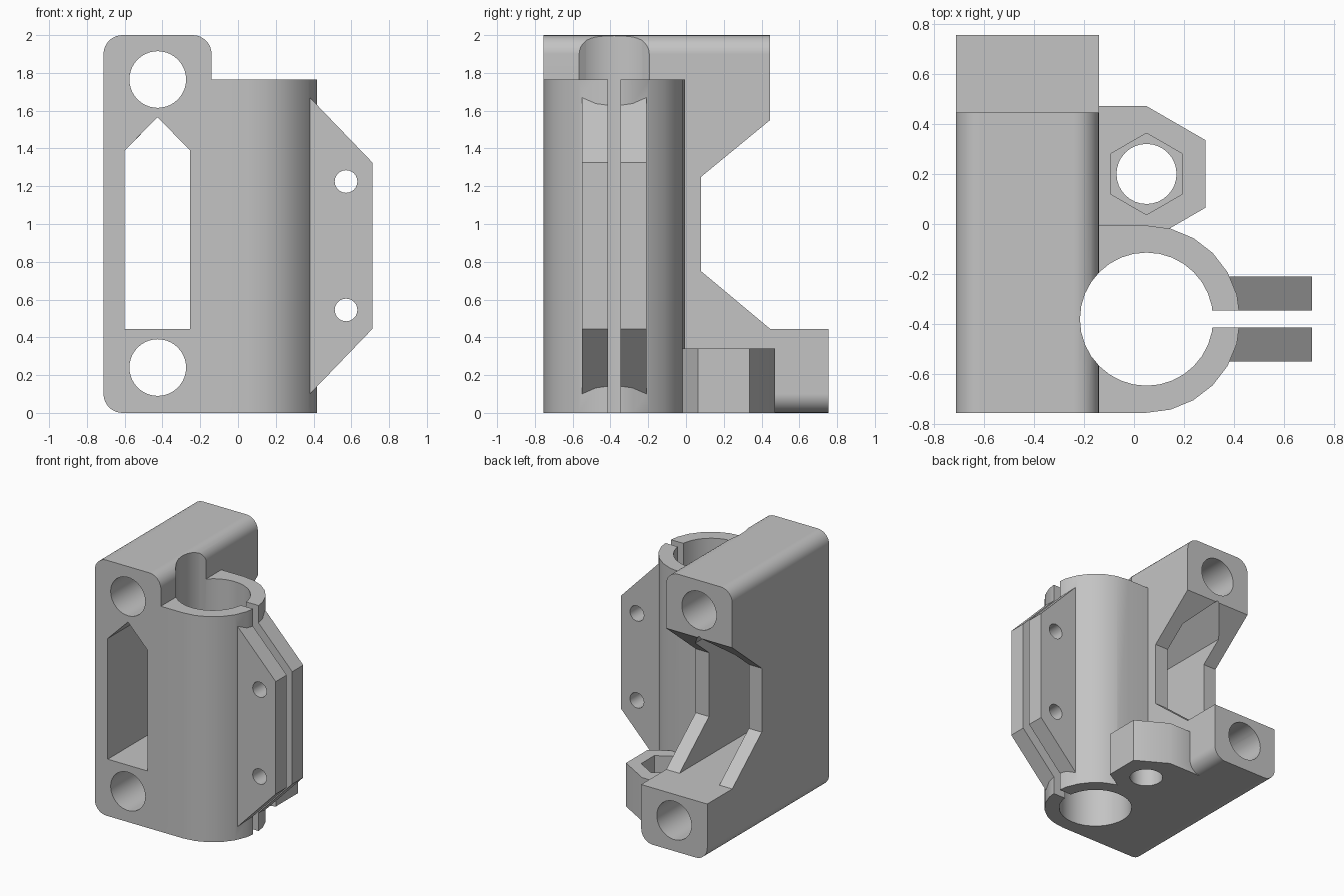
import bpy
import bmesh
from math import sin, cos, pi, radians

cube = bpy.data.objects.get("Cube")
if cube:
    bpy.data.objects.remove(cube, do_unlink=True)

grey = bpy.data.materials.new("plain grey")
grey.use_nodes = True
grey.diffuse_color = (0.55, 0.55, 0.55, 1)
grey.node_tree.nodes["Principled BSDF"].inputs["Base Color"].default_value = (0.55, 0.55, 0.55, 1)

# Plane coordinates (a, b) and extrusion depth d mapped to space
PLACE = {
    "x": lambda a, b, d: (d, a, b),
    "y": lambda a, b, d: (a, d, b),
    "z": lambda a, b, d: (a, b, d),
}


def prism(name, points, axis, low, high):
    """Extrude a closed outline along an axis."""
    bm = bmesh.new()
    place = PLACE[axis]
    ends = [[bm.verts.new(place(a, b, d)) for a, b in points] for d in (low, high)]
    bm.faces.new(ends[0])
    bm.faces.new(ends[1])
    n = len(points)
    for i in range(n):
        j = (i + 1) % n
        bm.faces.new((ends[0][i], ends[0][j], ends[1][j], ends[1][i]))
    bmesh.ops.recalc_face_normals(bm, faces=bm.faces)
    mesh = bpy.data.meshes.new(name)
    bm.to_mesh(mesh)
    bm.free()
    mesh.materials.append(grey)
    obj = bpy.data.objects.new(name, mesh)
    bpy.context.collection.objects.link(obj)
    return obj


def arc(ca, cb, r, start, end, steps):
    angles = [radians(start + (end - start) * i / steps) for i in range(steps + 1)]
    return [(ca + r * cos(t), cb + r * sin(t)) for t in angles]


def circle(ca, cb, r, n, start=0):
    return arc(ca, cb, r, start, start + 360, n)[:-1]


def rect(a0, b0, a1, b1):
    return [(a0, b0), (a1, b0), (a1, b1), (a0, b1)]


def combine(target, tool, operation):
    mod = target.modifiers.new(operation.lower(), "BOOLEAN")
    mod.operation = operation
    mod.solver = "EXACT"
    mod.object = tool
    bpy.context.view_layer.objects.active = target
    bpy.ops.object.modifier_apply(modifier=mod.name)
    bpy.data.objects.remove(tool, do_unlink=True)


LEFT, RIGHT, FRONT = -0.712, -0.14, -0.754
BX, BY, BR = 0.05, -0.38, 0.374          # barrel centre and radius
NUT_Y = 0.2
ROD_X = -0.425

# Main block: rounded front outline limited by the notched side outline
r = 0.1
outline = []
for cx, cz, start in ((RIGHT - r, r, -90), (RIGHT - r, 2 - r, 0),
                      (LEFT + r, 2 - r, 90), (LEFT + r, r, 180)):
    outline += arc(cx, cz, r, start, start + 90, 8)
body = prism("clamp_bracket", outline, "y", FRONT, 0.754)
notch = prism("back_notch", [(0.9, 0.445), (0.445, 0.445), (0.08, 0.75), (0.08, 1.25),
                             (0.445, 1.55), (0.445, 2.2), (0.9, 2.2)], "x", -1, 1)
combine(body, notch, "DIFFERENCE")

# Barrel blended into the block
barrel = arc(BX, BY, BR, -90, 90, 12) + [(-0.35, BY + BR), (-0.35, FRONT)]
combine(body, prism("barrel", barrel, "z", 0, 1.765), "UNION")

# Nut holder
nut = circle(BX, NUT_Y, 0.271, 6, 30)
holder = [p for p in nut if p[0] > BX - 0.01]
holder.sort(key=lambda p: p[1])
holder += [(-0.35, NUT_Y + 0.271), (-0.35, NUT_Y - 0.271)]
combine(body, prism("nut_holder", holder, "z", 0, 0.34), "UNION")

# Clamp ears
ear = [(0.33, 0.048), (0.712, 0.445), (0.712, 1.325), (0.33, 1.722)]
for y0, y1 in ((-0.55, -0.414), (-0.346, -0.21)):
    combine(body, prism("clamp_ear", ear, "y", y0, y1), "UNION")

# Openings
window = [(-0.6, 0.445), (-0.255, 0.445), (-0.255, 1.39), (ROD_X, 1.565), (-0.6, 1.39)]
cutters = [
    prism("barrel_bore", circle(BX, BY, 0.266, 32), "z", -0.2, 2.2),
    prism("clamp_slit", rect(BX, -0.414, 0.9, -0.346), "z", -0.2, 2.2),
    prism("window", window, "y", -1, 1),
    prism("nut_pocket", circle(BX, NUT_Y, 0.163, 6, 30), "z", 0.19, 0.6),
    prism("bolt_hole", circle(BX, NUT_Y, 0.12, 32), "z", -0.2, 0.6),
]
for z in (0.24, 1.765):
    cutters.append(prism("rod_hole", circle(ROD_X, z, 0.15, 40), "y", -1, 1))
for z in (0.545, 1.225):
    cutters.append(prism("ear_hole", circle(0.572, z, 0.06, 24), "y", -1, 0.05))
for cutter in cutters:
    combine(body, cutter, "DIFFERENCE")

# Smooth curved walls with crisp edges
bpy.ops.object.select_all(action="DESELECT")
body.select_set(True)
bpy.context.view_layer.objects.active = body
bpy.ops.object.shade_smooth_by_angle(angle=radians(30))
weighted = body.modifiers.new("flat_weighting", "WEIGHTED_NORMAL")
weighted.keep_sharp = True
